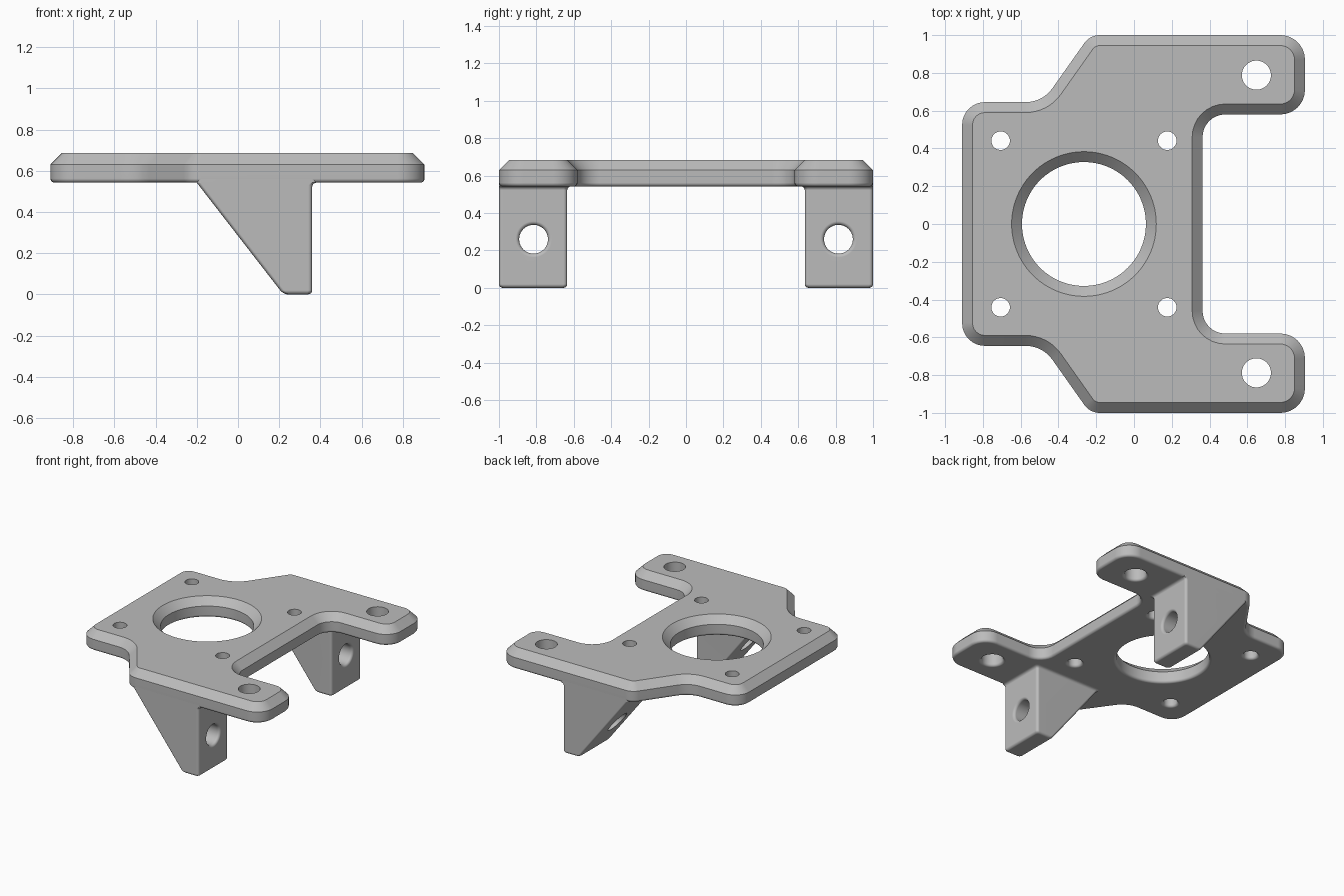
import bpy, bmesh, math
from mathutils import Vector, Matrix

if "Cube" in bpy.data.objects:
    bpy.data.objects.remove(bpy.data.objects["Cube"], do_unlink=True)

grey = bpy.data.materials.new("plain grey")
grey.use_nodes = True
colour = (0.5, 0.5, 0.5, 1)
grey.diffuse_color = colour
grey.node_tree.nodes["Principled BSDF"].inputs["Base Color"].default_value = colour

BOTTOM, TOP = 0.542, 0.685      # plate heights
CHAMFER, ROUND = 0.055, 0.02    # top chamfer, small edge rounding
STEPS = 4
ARC = [math.pi / 2 * i / STEPS for i in range(STEPS + 1)]


def fillet(corners, steps):
    """Polygon of (x, y, radius) corners with the corners rounded."""
    loop = []
    for i, (x, y, r) in enumerate(corners):
        p = Vector((x, y))
        u = (Vector(corners[i - 1][:2]) - p).normalized()
        v = (Vector(corners[(i + 1) % len(corners)][:2]) - p).normalized()
        half = u.angle(v) / 2
        c = p + (u + v).normalized() * r / math.sin(half)
        a, b = (p + w * r / math.tan(half) - c for w in (u, v))
        turn = a.angle(b)
        for k in range(steps + 1):
            s = k / steps
            loop.append(c + (a * math.sin((1 - s) * turn) + b * math.sin(s * turn)) / math.sin(turn))
    return loop


def inset(loop, d):
    """Move a counter-clockwise loop inward by d."""
    out = []
    for i, p in enumerate(loop):
        e = (p - loop[i - 1]).normalized()
        f = (loop[(i + 1) % len(loop)] - p).normalized()
        m, n = Vector((-e.y, e.x)), Vector((-f.y, f.x))
        out.append(p + (m + n) * d / (1 + m.dot(n)))
    return out


def loft(name, layers):
    """Solid through a stack of (z, loop) layers."""
    bm = bmesh.new()
    rings = [[bm.verts.new((p.x, p.y, z)) for p in loop] for z, loop in layers]
    for low, high in zip(rings, rings[1:]):
        for i in range(len(low)):
            bm.faces.new((low[i - 1], low[i], high[i], high[i - 1]))
    bm.faces.new(rings[0][::-1])
    bm.faces.new(rings[-1])
    bmesh.ops.recalc_face_normals(bm, faces=bm.faces)
    mesh = bpy.data.meshes.new(name)
    bm.to_mesh(mesh)
    bm.free()
    mesh.materials.append(grey)
    obj = bpy.data.objects.new(name, mesh)
    bpy.context.collection.objects.link(obj)
    return obj


def lathe(name, profile, matrix, sides=48):
    """Round cutter from a (radius, height) profile."""
    angles = [2 * math.pi * i / sides for i in range(sides)]
    obj = loft(name, [(z, [Vector((r * math.cos(a), r * math.sin(a))) for a in angles])
                      for r, z in profile])
    obj.data.transform(matrix)
    obj.hide_render = True
    return obj


def finish(obj, cutters):
    """Cut the holes, then shade with flat large faces and soft roundings."""
    bpy.ops.object.select_all(action='DESELECT')
    bpy.context.view_layer.objects.active = obj
    obj.select_set(True)
    for cutter in cutters:
        mod = obj.modifiers.new("hole", 'BOOLEAN')
        mod.operation, mod.solver, mod.object = 'DIFFERENCE', 'EXACT', cutter
        bpy.ops.object.modifier_apply(modifier=mod.name)
        bpy.data.objects.remove(cutter, do_unlink=True)
    bpy.ops.object.shade_smooth_by_angle(angle=math.radians(32))
    obj.modifiers.new("flat faces", 'WEIGHTED_NORMAL').keep_sharp = True


def lip(r, z):
    """Profile of a rounded hole mouth that opens downward at height z."""
    return [(r + ROUND, z - 0.05)] + [
        (r + ROUND * (1 - math.sin(a)), z + ROUND * (1 - math.cos(a))) for a in ARC]


# Mounting plate: half outline, mirrored front to back
half = [(0.363, 0.58, 0.12), (0.905, 0.58, 0.13), (0.905, 1.0, 0.13),
        (-0.233, 1.0, 0.1), (-0.484, 0.645, 0.174), (-0.91, 0.645, 0.12)]
outline = fillet(half + [(x, -y, r) for x, y, r in reversed(half)], 8)
layers = [(BOTTOM + ROUND * (1 - math.cos(a)), inset(outline, ROUND * (1 - math.sin(a))))
          for a in ARC]
layers += [(TOP - CHAMFER, outline), (TOP, inset(outline, CHAMFER))]
plate = loft("mounting_plate", layers)

# Plate holes: chamfered bore, four screw holes, two tab holes
CX = -0.265
bore = lip(0.328, BOTTOM) + [(0.328, TOP - CHAMFER), (0.328 + 2 * CHAMFER, TOP + CHAMFER)]
cutters = [lathe("bore_cutter", bore, Matrix.Translation((CX, 0, 0)), 96)]
for side in (-1, 1):
    spots = [(CX - 0.441, 0.441, 0.049), (CX + 0.441, 0.441, 0.049), (0.648, 0.788, 0.077)]
    for x, y, r in spots:
        cutters.append(lathe("hole_cutter", lip(r, BOTTOM) + [(r, TOP + 0.1)],
                             Matrix.Translation((x, side * y, 0))))
finish(plate, cutters)


# Gusset legs under the front and back edges
def leg_section(z, d, side):
    """Rounded rectangle at height z, shrunk by d (negative d flares the inner sides)."""
    shrink = max(d, 0)
    left = 0.22 - 0.42 * min(z / BOTTOM, 1) + shrink
    right, inner, outer = 0.36 - d, 0.635 + d, 0.9998 - shrink
    rect = [(left, inner), (right, inner), (right, outer), (left, outer)]
    return fillet([(x, side * y, ROUND) for x, y in rect], STEPS)


for name, side in (("front_leg", -1), ("back_leg", 1)):
    steps = [(ROUND * (1 - math.cos(a)), ROUND * (1 - math.sin(a))) for a in ARC]
    steps += [(BOTTOM - ROUND + ROUND * math.sin(a), -ROUND * (1 - math.cos(a))) for a in ARC]
    steps.append((BOTTOM + 0.025, -ROUND))
    leg = loft(name, [(z, leg_section(z, d, side)) for z, d in steps])
    # cross hole, its rounded mouth on the upright face
    turn = Matrix.Translation((0.36, side * 0.815, 0.26)) @ Matrix.Rotation(-math.pi / 2, 4, 'Y')
    finish(leg, [lathe("cross_hole_cutter", lip(0.077, 0) + [(0.077, 0.8)], turn)])
